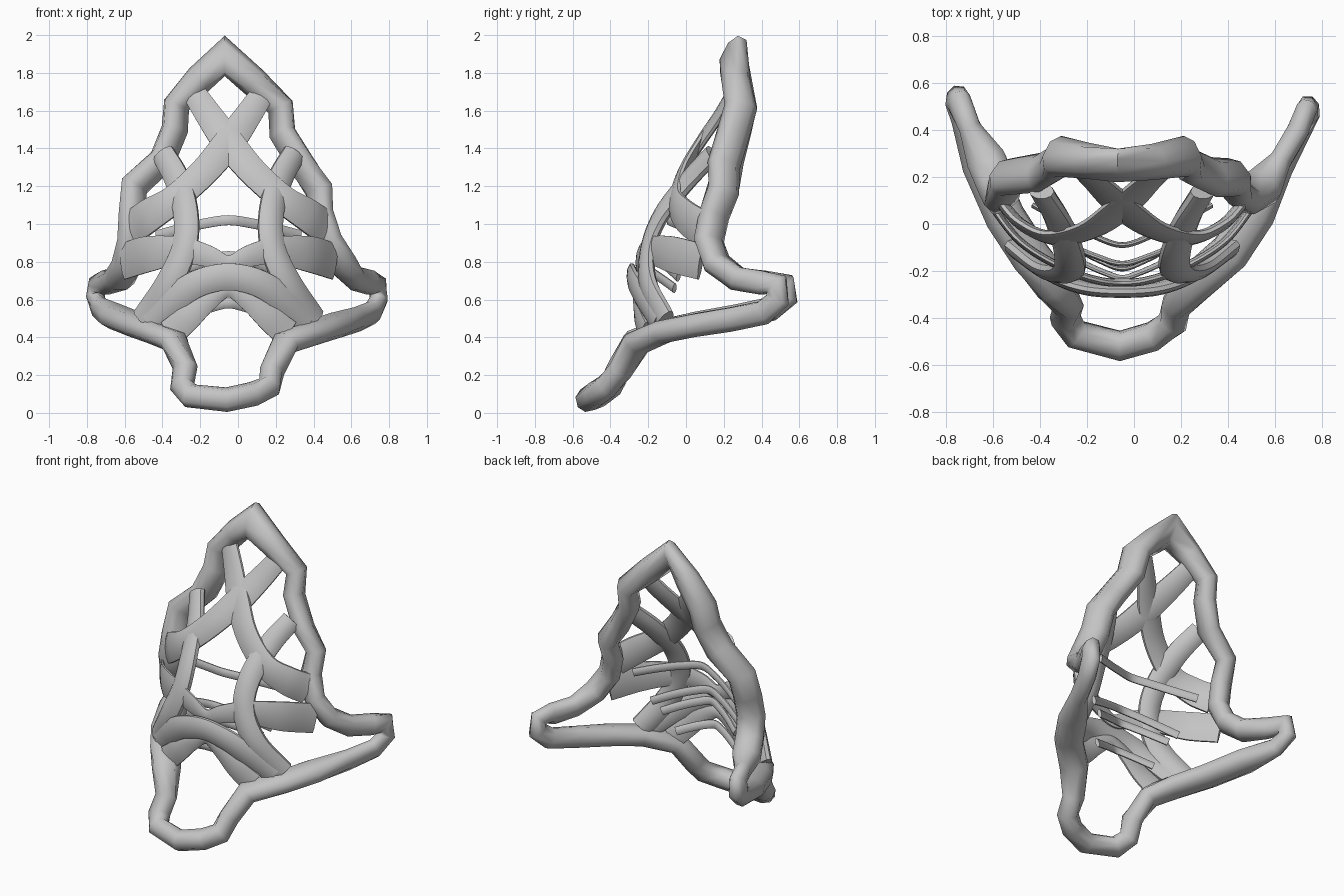
import bpy, bmesh, math
from mathutils import Vector

if "Cube" in bpy.data.objects:
    bpy.data.objects.remove(bpy.data.objects["Cube"])

CX = -0.05  # symmetry line of the ribs
grey = bpy.data.materials.new("matte grey")
grey.diffuse_color = (0.55, 0.55, 0.55, 1)
grey.use_nodes = True
grey.node_tree.nodes["Principled BSDF"].inputs["Base Color"].default_value = grey.diffuse_color


def smooth_path(pts, steps=6):
    """Catmull-Rom curve through (x, y, z, width) points."""
    p = [Vector(q) for q in pts]
    p = [2 * p[0] - p[1]] + p + [2 * p[-1] - p[-2]]
    out = []
    for i in range(1, len(p) - 2):
        a, b, c, d = p[i - 1:i + 3]
        for k in range(steps):
            t = k / steps
            out.append(0.5 * (2 * b + (c - a) * t + (2 * a - 5 * b + 4 * c - d) * t * t
                              + (3 * b - a - 3 * c + d) * t ** 3))
    return out + [p[-2]]


def shell_normal(c):
    """Outward direction of the curved shell, more sideways low down."""
    cy = 0.45 + 0.45 * min(1, max(0, (c.z - 0.7) / 0.6))
    return Vector((c.x - CX, c.y - cy, 0.3 * (c.z - 0.8)))


def sweep(name, path, thick, closed=False, sides=10, power=1.0, angle=40):
    """Sweep a rounded section, lying on the curved shell, along the path."""
    bm = bmesh.new()
    n = len(path)
    pos = [Vector(p[:3]) for p in path]
    rings = []
    for i, p in enumerate(path):
        c = pos[i]
        prev = pos[i - 1] if closed or i else c
        nxt = pos[(i + 1) % n] if closed or i < n - 1 else c
        tan = (nxt - c).normalized() + (c - prev).normalized()
        tan.normalize()
        side = tan.cross(shell_normal(c)).normalized()
        up = side.cross(tan).normalized()
        depth = p[4] if len(p) > 4 else thick
        ring = []
        for k in range(sides):
            a = 2 * math.pi * (k + 0.5) / sides
            u, v = math.cos(a), math.sin(a)
            u = math.copysign(abs(u) ** power, u)
            v = math.copysign(abs(v) ** power, v)
            ring.append(bm.verts.new(c + side * u * p[3] / 2 + up * v * depth / 2))
        rings.append(ring)
    for i in range(n if closed else n - 1):
        a, b = rings[i], rings[(i + 1) % n]
        for k in range(sides):
            m = (k + 1) % sides
            bm.faces.new((a[k], a[m], b[m], b[k]))
    if not closed:
        bm.faces.new(rings[0])
        bm.faces.new(rings[-1])
    bmesh.ops.recalc_face_normals(bm, faces=bm.faces)
    me = bpy.data.meshes.new(name)
    bm.to_mesh(me)
    bm.free()
    me.materials.append(grey)
    ob = bpy.data.objects.new(name, me)
    bpy.context.collection.objects.link(ob)
    bpy.ops.object.select_all(action='DESELECT')
    ob.select_set(True)
    bpy.context.view_layer.objects.active = ob
    bpy.ops.object.shade_smooth_by_angle(angle=math.radians(angle))
    return ob


def mirrored(pts):
    return [(2 * CX - x, y, z, w) for x, y, z, w in pts]


def pair(name, pts, thick):
    """A right strap and its mirrored left twin."""
    sweep("right_" + name, smooth_path(pts), thick)
    sweep("left_" + name, smooth_path(mirrored(pts)), thick)


def arch(name, half, thick):
    """A strap crossing the middle, given from the centre to its right end."""
    sweep(name, smooth_path(mirrored(half)[:0:-1] + half), thick)


# Outer frame: an irregular closed loop of tube
frame = [
    (-0.07, 0.25, 1.89), (0.08, 0.265, 1.755), (0.225, 0.29, 1.62), (0.235, 0.25, 1.48),
    (0.34, 0.20, 1.31), (0.43, 0.20, 1.18), (0.43, 0.15, 1.05), (0.475, 0.12, 0.91),
    (0.55, 0.16, 0.79), (0.625, 0.27, 0.71), (0.70, 0.40, 0.69), (0.74, 0.48, 0.68),
    (0.745, 0.485, 0.60), (0.71, 0.41, 0.53), (0.63, 0.24, 0.495), (0.52, 0.05, 0.465),
    (0.41, -0.12, 0.43), (0.25, -0.26, 0.37), (0.18, -0.35, 0.22), (0.165, -0.42, 0.14),
    (0.08, -0.48, 0.10), (-0.06, -0.52, 0.07), (-0.25, -0.47, 0.09), (-0.295, -0.40, 0.14),
    (-0.28, -0.35, 0.24), (-0.34, -0.26, 0.38), (-0.44, -0.14, 0.43), (-0.55, 0.03, 0.47),
    (-0.65, 0.26, 0.51), (-0.73, 0.45, 0.55), (-0.755, 0.53, 0.61), (-0.745, 0.52, 0.68),
    (-0.70, 0.41, 0.69), (-0.63, 0.27, 0.71), (-0.585, 0.17, 0.79), (-0.56, 0.12, 0.91),
    (-0.555, 0.15, 1.05), (-0.55, 0.20, 1.20), (-0.40, 0.22, 1.34), (-0.335, 0.26, 1.50),
    (-0.325, 0.29, 1.63), (-0.20, 0.27, 1.77)]


def frame_section(x, y, z):
    """Tube width and depth: broad flat apex, slim ears and chin."""
    if z > 1.85:
        return 0.23, 0.12
    if z > 1.7:
        return 0.155, 0.15
    if abs(x - CX) > 0.62:
        return 0.135, 0.10
    if z < 0.3:
        return 0.13, 0.13
    return 0.13, 0.18


sweep("outer_frame", [p + frame_section(*p) for p in frame], 0.17,
      closed=True, sides=8, power=0.9, angle=65)

# Crossed straps of the upper front
pair("brow_strap", [
    (-0.23, 0.24, 1.69, 0.13), (-0.15, 0.17, 1.57, 0.15), (-0.05, 0.075, 1.43, 0.17),
    (0.08, -0.02, 1.275, 0.16), (0.24, -0.06, 1.13, 0.16), (0.37, -0.01, 1.045, 0.19),
    (0.46, 0.08, 0.98, 0.20)], 0.05)

# Bowed cheek straps
pair("cheek_strap", [
    (0.295, 0.14, 1.37, 0.13), (0.22, 0.01, 1.23, 0.14), (0.175, -0.13, 1.05, 0.14),
    (0.185, -0.20, 0.87, 0.14), (0.27, -0.20, 0.68, 0.15), (0.40, -0.11, 0.49, 0.15)], 0.08)

# Wide middle band with a dip in the centre
arch("middle_band", [
    (CX, -0.25, 0.79, 0.09), (0.06, -0.24, 0.83, 0.12), (0.2, -0.19, 0.86, 0.15),
    (0.38, -0.08, 0.84, 0.20), (0.51, 0.08, 0.80, 0.20)], 0.035)

# Two lower arches
arch("lower_arch", [
    (CX, -0.285, 0.72, 0.15), (0.10, -0.275, 0.69, 0.15), (0.23, -0.23, 0.61, 0.15),
    (0.37, -0.145, 0.48, 0.14)], 0.06)
arch("bottom_arch", [
    (CX, -0.26, 0.65, 0.08), (0.06, -0.26, 0.59, 0.11), (0.16, -0.25, 0.505, 0.14),
    (0.26, -0.22, 0.42, 0.16)], 0.04)

# Thin ribs across the inside
for name, y, z, reach, back, drop in [
        ("top_rib", -0.09, 1.02, 0.38, 0.17, 0.08), ("second_rib", -0.17, 0.83, 0.33, 0.13, 0.11),
        ("third_rib", -0.19, 0.75, 0.27, 0.13, 0.09), ("lowest_rib", -0.23, 0.58, 0.22, 0.09, 0.07)]:
    arch(name, [(CX + reach * t, y + back * t ** 1.3, z - drop * t ** 1.4, 0.055)
                for t in (0, 0.33, 0.67, 1)], 0.025)
